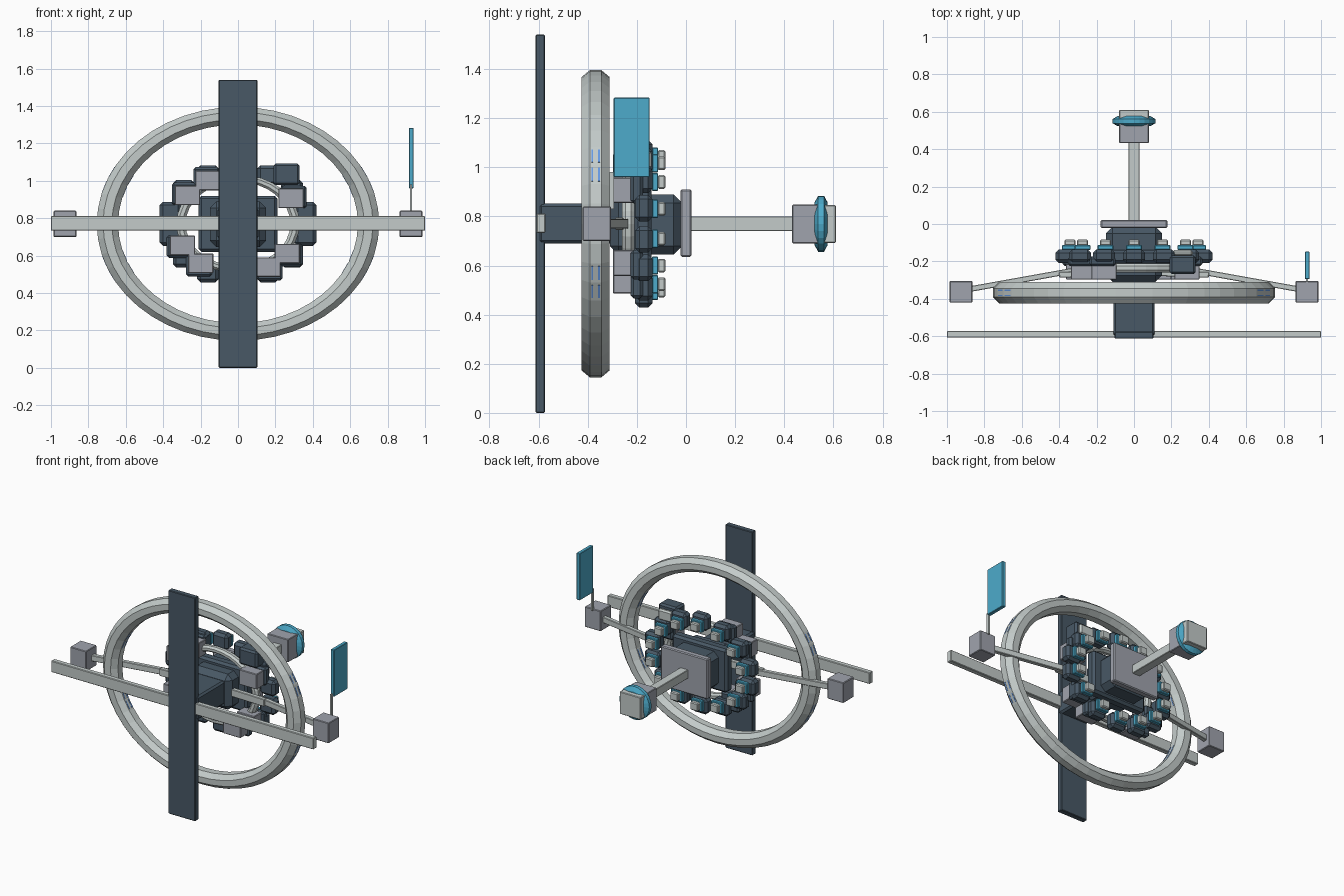
import bpy, bmesh, math
from mathutils import Vector, Matrix

if "Cube" in bpy.data.objects:
    bpy.data.objects.remove(bpy.data.objects["Cube"])

CZ = 0.77  # height of the main axis


def mat(name, rgb):
    m = bpy.data.materials.new(name)
    m.diffuse_color = (*rgb, 1)
    m.use_nodes = True
    m.node_tree.nodes["Principled BSDF"].inputs["Base Color"].default_value = m.diffuse_color
    return m


DARK = mat("dark slate", (0.065, 0.098, 0.132))
LIGHT = mat("pale metal", (0.55, 0.60, 0.59))
GREY = mat("mid grey", (0.35, 0.37, 0.42))
CYAN = mat("cyan", (0.075, 0.41, 0.60))
BLUE = mat("glow blue", (0.13, 0.32, 0.78))


def finish(name, bm, material):
    bmesh.ops.recalc_face_normals(bm, faces=bm.faces)
    me = bpy.data.meshes.new(name)
    bm.to_mesh(me)
    bm.free()
    me.materials.append(material)
    ob = bpy.data.objects.new(name, me)
    bpy.context.scene.collection.objects.link(ob)
    return ob


def box(name, x, y, z, material, bevel=0.004, rot=None):
    """Box from (min, max) pairs, with chamfered edges."""
    lo, hi = Vector((x[0], y[0], z[0])), Vector((x[1], y[1], z[1]))
    size = hi - lo
    bm = bmesh.new()
    bmesh.ops.create_cube(bm, size=1)
    bmesh.ops.scale(bm, vec=size, verts=bm.verts)
    if bevel:
        bmesh.ops.bevel(bm, geom=bm.edges[:], offset=bevel, segments=1, affect='EDGES')
    ob = finish(name, bm, material)
    ob.matrix_world = Matrix.Translation((lo + hi) / 2) @ (rot or Matrix())
    return ob


def block(name, c, s, material, bevel=0.004, rot=None):
    """Box from centre and size."""
    r = [(c[i] - s[i] / 2, c[i] + s[i] / 2) for i in range(3)]
    return box(name, *r, material, bevel, rot)


def ring(name, y, major, minor, zscale, material, segs=48, sides=8):
    """Faceted ring around the y axis, squashed in height."""
    bm = bmesh.new()
    r = minor / math.cos(math.pi / sides)
    loops = []
    for i in range(segs):
        t = math.tau * i / segs
        loop = []
        for j in range(sides):
            p = math.tau * (j + 0.5) / sides
            d = major + r * math.cos(p)
            loop.append(bm.verts.new((d * math.cos(t), y + r * math.sin(p),
                                      CZ + zscale * d * math.sin(t))))
        loops.append(loop)
    for i in range(segs):
        a, b = loops[i], loops[(i + 1) % segs]
        for j in range(sides):
            k = (j + 1) % sides
            bm.faces.new((a[j], a[k], b[k], b[j]))
    return finish(name, bm, material)


def beam(name, a, b, w, h, material):
    """Rectangular beam between two points at equal height."""
    a, b = Vector(a), Vector(b)
    d = b - a
    rot = Matrix.Rotation(math.atan2(d.y, d.x), 4, 'Z')
    return block(name, (a + b) / 2, (d.length, w, h), material, 0.003, rot)


# front panels: tall dark one and long pale one crossing it
box("tall_panel", (-0.103, 0.103), (-0.613, -0.575), (0, 1.54), DARK)
box("long_panel", (-1, 1), (-0.608, -0.572), (0.733, 0.812), LIGHT)

# central spine
box("front_spine", (-0.11, 0.11), (-0.60, -0.29), (0.69, 0.853), DARK, 0.012)
box("hub_body", (-0.15, 0.15), (-0.31, -0.015), (0.645, 0.89), DARK, 0.035)
box("hub_collar", (-0.21, 0.21), (-0.21, -0.14), (0.62, 0.92), DARK, 0.015)
box("hub_plate", (-0.178, 0.178), (-0.022, 0.022), (0.635, 0.91), GREY, 0.006)

# large ring with glow marks on its inner and outer rims
ring("large_ring", -0.368, 0.698, 0.057, 0.828, LIGHT)
for d in (0.755, 0.641):
    for base in (0, 180):
        for deg in (-26.25, -18.75, 18.75, 26.25):
            t = math.radians(base + deg)
            rot = Matrix.Rotation(math.atan2(d * math.sin(t),
                                             0.828 * d * math.cos(t)) * -1
                                  + (math.pi / 2 - math.pi / 2), 4, 'Y')
            mid = math.cos(math.pi / 48)
            for dy in (-0.014, 0.014):
                block("ring_glow_mark",
                      (d * mid * math.cos(t), -0.368 + dy,
                       CZ + 0.828 * d * mid * math.sin(t)),
                      (0.003, 0.007, 0.06), BLUE, 0, rot)

# small ring behind the modules
ring("small_ring", -0.235, 0.305, 0.025, 0.80, LIGHT, 32)

# ring of dark modules, each with a cyan plate and a pale cap at the back
for i in range(14):
    t = math.tau * (i + 0.5) / 14
    x, z = 0.37 * math.cos(t), CZ + 0.287 * math.sin(t)
    block("module", (x, -0.172, z), (0.118, 0.072, 0.108), DARK, 0.018)
    k = 0.95
    mx, mz = x * k, CZ + (z - CZ) * k
    block("module_plate", (mx, -0.126, mz), (0.085, 0.026, 0.075), CYAN, 0.004)
    block("module_cap", (mx, -0.1, mz), (0.06, 0.032, 0.055), LIGHT, 0.006)

# grey pods on the front side of the modules
for deg in (31, 119, 145, 206, 233, 299, 323):
    t = math.radians(deg)
    c = (0.33 * math.cos(t), -0.255, CZ + 0.265 * math.sin(t))
    block("pod", c, (0.135, 0.085, 0.105), GREY)
    block("pod_base", (c[0] * 1.05, -0.2, CZ + (c[2] - CZ) * 1.05),
          (0.14, 0.05, 0.12), DARK, 0.012)

# extra forward module with a pale cap
block("forward_module", (0.26, -0.218, 1.035), (0.14, 0.1, 0.115), DARK, 0.012)
block("forward_module_cap", (0.26, -0.155, 1.03), (0.11, 0.03, 0.075), LIGHT, 0.01)

# side arms and end boxes
for s in (-1, 1):
    beam("side_arm_root", (s * 0.1, -0.262, CZ), (s * 0.4, -0.272, CZ), 0.03, 0.05, LIGHT)
    beam("side_arm", (s * 0.33, -0.25, CZ), (s * 0.9, -0.352, CZ), 0.03, 0.04, LIGHT)
    block("end_box", (s * 0.925, -0.363, CZ), (0.122, 0.116, 0.14), GREY)

# mast and flat cyan panel on the right end box
block("mast", (0.925, -0.302, 0.905), (0.012, 0.018, 0.15), LIGHT, 0)
box("mast_panel", (0.913, 0.939), (-0.295, -0.148), (0.96, 1.283), CYAN, 0.003)

# rear boom with its end box
box("rear_boom", (-0.03, 0.03), (0.01, 0.45), (0.74, 0.80), LIGHT, 0.003)
box("boom_box", (-0.08, 0.08), (0.432, 0.56), (0.69, 0.848), GREY)
box("boom_cap", (-0.08, 0.08), (0.555, 0.61), (0.692, 0.846), LIGHT)

# cyan disc around the boom box
bm = bmesh.new()
loops = []
for y, r in ((0.523, 0.086), (0.538, 0.114), (0.562, 0.114), (0.577, 0.086)):
    loops.append([bm.verts.new((r * math.cos(math.tau * i / 24), y + 0.0,
                                CZ + r * math.sin(math.tau * i / 24)))
                  for i in range(24)])
for a, b in zip(loops, loops[1:]):
    for i in range(24):
        j = (i + 1) % 24
        bm.faces.new((a[i], a[j], b[j], b[i]))
bm.faces.new(loops[0])
bm.faces.new(loops[-1])
finish("boom_disc", bm, CYAN)
